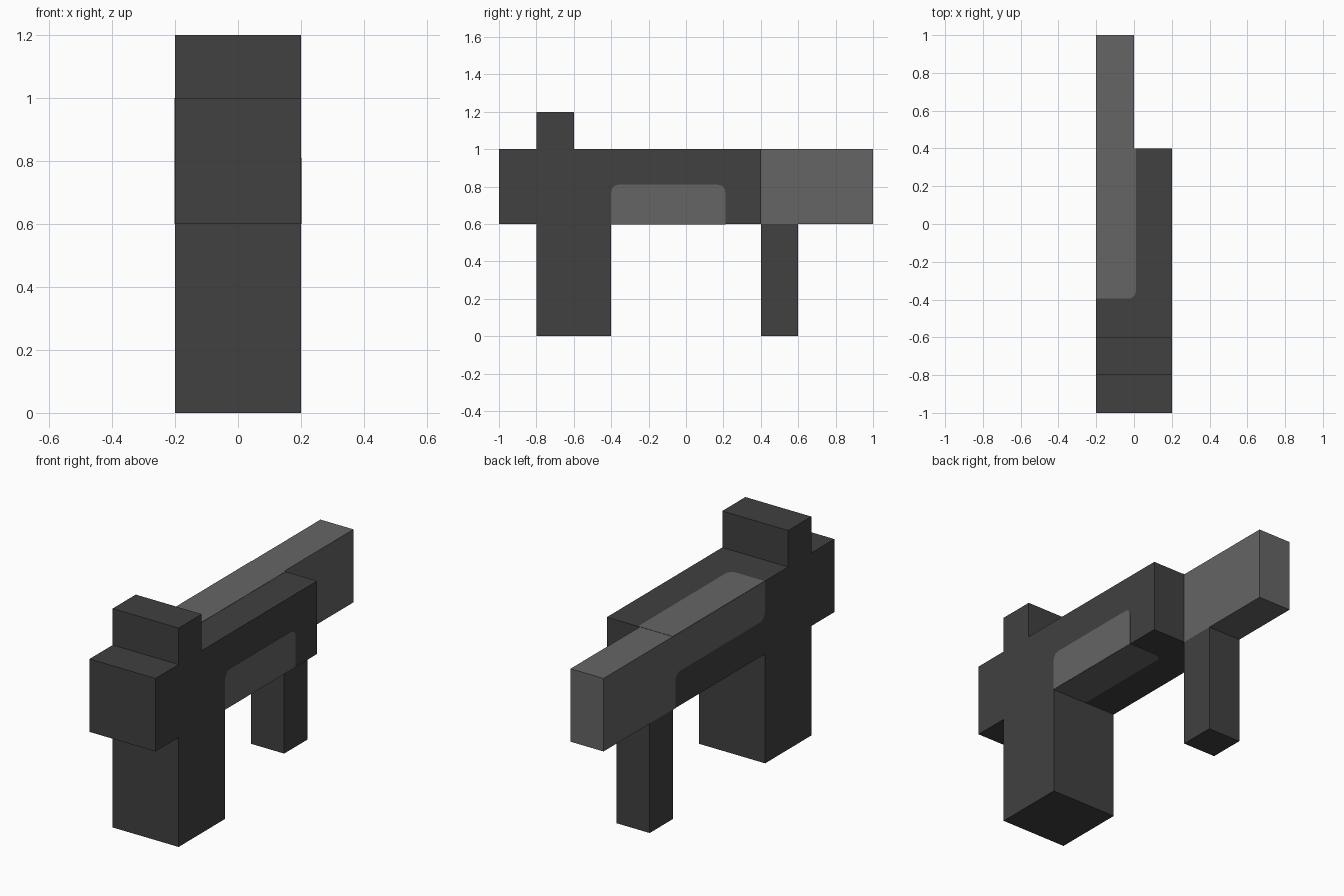
import bpy, bmesh, math
from mathutils import Vector

cube = bpy.data.objects.get("Cube")
if cube:
    bpy.data.objects.remove(cube, do_unlink=True)


def material(name, value):
    mat = bpy.data.materials.new(name)
    mat.use_nodes = True
    colour = (value, value, value, 1)
    mat.diffuse_color = colour
    mat.node_tree.nodes["Principled BSDF"].inputs["Base Color"].default_value = colour
    return mat


DARK = material("dark grey", 0.052)
LIGHT = material("light grey", 0.130)


def prism(name, outline, axis, low, high, mat):
    """Extrude a 2D outline along an axis (0=x, 1=y, 2=z) from low to high."""
    bm = bmesh.new()
    verts = []
    for a, b in outline:
        co = [a, b]
        co.insert(axis, low)
        verts.append(bm.verts.new(co))
    face = bm.faces.new(verts)
    shift = Vector((0, 0, 0))
    shift[axis] = high - low
    new = bmesh.ops.extrude_face_region(bm, geom=[face], use_keep_orig=True)["geom"]
    bmesh.ops.translate(bm, vec=shift,
                        verts=[v for v in new if isinstance(v, bmesh.types.BMVert)])
    bmesh.ops.recalc_face_normals(bm, faces=bm.faces)
    mesh = bpy.data.meshes.new(name)
    bm.to_mesh(mesh)
    bm.free()
    mesh.materials.append(mat)
    obj = bpy.data.objects.new(name, mesh)
    bpy.context.collection.objects.link(obj)
    return obj


def rect(a0, a1, b0, b1):
    return [(a0, b0), (a1, b0), (a1, b1), (a0, b1)]


def rounded(points, corners, r=0.04, steps=5):
    """Round the listed right-angled corners of an outline."""
    out = []
    for i, p in enumerate(points):
        if i not in corners:
            out.append(p)
            continue
        p = Vector(p)
        start = p + (Vector(points[i - 1]) - p).normalized() * r
        end = p + (Vector(points[(i + 1) % len(points)]) - p).normalized() * r
        centre = start + end - p
        for s in range(steps + 1):
            t = math.pi / 2 * s / steps
            out.append(tuple(centre + (start - centre) * math.cos(t)
                             + (end - centre) * math.sin(t)))
    return out


# Main body with the front leg and raised block in one side profile
prism("body", [(-1, 0.6), (-0.8, 0.6), (-0.8, 0), (-0.4, 0), (-0.4, 0.6),
               (0.4, 0.6), (0.4, 1), (-0.6, 1), (-0.6, 1.2), (-0.8, 1.2),
               (-0.8, 1), (-1, 1)], 0, -0.2, 0.2, DARK)

# Half-width rear arm and its leg
prism("rear_arm", rect(-0.2, 0, 0.4, 1), 2, 0.6, 1, LIGHT)
prism("rear_leg", rect(-0.2, 0, 0.4, 0.6), 2, 0, 0.6, DARK)

# Light panels, a hair proud of the body
P = 0.0015
prism("left_side_panel", rounded(rect(-0.4, 0.21, 0.6, 0.81), {2, 3}),
      0, 0.195, 0.2 + P, LIGHT)
prism("underside_panel", rounded(rect(-0.01, 0.2, -0.4, 0.21), {3}),
      2, 0.6 - P, 0.605, LIGHT)
prism("top_panel", rounded(rect(-0.2, 0.01, -0.395, 0.4), {1}),
      2, 0.995, 1 + P, LIGHT)
prism("right_side_panel",
      rounded([(-0.395, 1), (-0.395, 0.79), (0.38, 0.79), (0.38, 0.6),
               (0.4, 0.6), (0.4, 1)], {1, 2}),
      0, -0.2 - P, -0.195, LIGHT)
